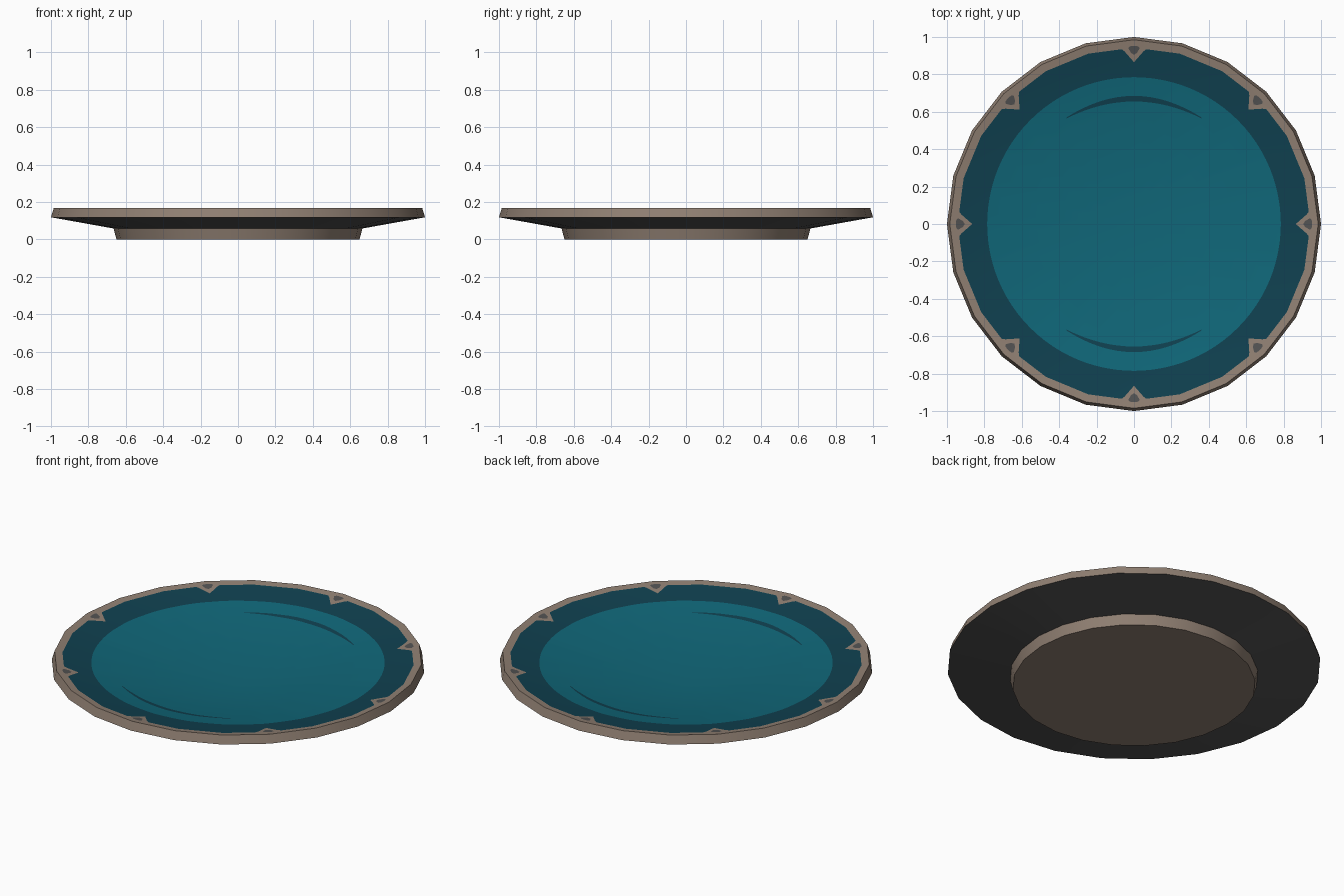
import bpy, bmesh, math
from mathutils import Vector

cube = bpy.data.objects.get("Cube")
if cube:
    bpy.data.objects.remove(cube, do_unlink=True)

SIDES = 24
RIM_R, RIM_Z = 0.985, 0.167
CENTRE_Z = 0.01


def material(name, rgb):
    m = bpy.data.materials.new(name)
    m.use_nodes = True
    m.diffuse_color = (*rgb, 1)
    bsdf = next(n for n in m.node_tree.nodes if n.type == 'BSDF_PRINCIPLED')
    bsdf.inputs["Base Color"].default_value = (*rgb, 1)
    bsdf.inputs["Roughness"].default_value = 0.8
    return m


brown = material("stone_brown", (0.28, 0.215, 0.17))
grey = material("dark_grey", (0.085, 0.085, 0.085))
deep_teal = material("deep_teal", (0.005, 0.052, 0.08))
teal = material("bright_teal", (0.005, 0.135, 0.19))


def finish(name, bm, mats):
    me = bpy.data.meshes.new(name)
    bm.to_mesh(me)
    bm.free()
    ob = bpy.data.objects.new(name, me)
    bpy.context.collection.objects.link(ob)
    for m in mats:
        me.materials.append(m)
    bpy.ops.object.select_all(action='DESELECT')
    ob.select_set(True)
    bpy.context.view_layer.objects.active = ob
    bpy.ops.object.shade_smooth_by_angle(angle=math.radians(30))


def dish_z(r):
    """Height of the dished top along a corner of the rim."""
    return CENTRE_Z + (RIM_Z - CENTRE_Z) * r / RIM_R


def on_dish(x, y, lift):
    """Point on the faceted dish, raised by lift."""
    step = math.tau / SIDES
    off = math.atan2(y, x) % step - step / 2
    r = math.hypot(x, y) * math.cos(off) / math.cos(step / 2)
    return Vector((x, y, dish_z(r) + lift))


def up_face(bm, points):
    """Add a face that looks upward."""
    f = bm.faces.new([bm.verts.new(p) for p in points])
    f.normal_update()
    if f.normal.z < 0:
        f.normal_flip()


# Plate body: turned profile, each band with its own colour
BROWN, GREY, DEEP = range(3)
band_r = 0.943
profile = [(0.65, 0, BROWN), (0.665, 0.058, GREY), (1.0, 0.118, BROWN),
           (RIM_R, RIM_Z, BROWN), (band_r, dish_z(band_r), DEEP)]
bm = bmesh.new()
rings = []
for r, z, _ in profile:
    rings.append([bm.verts.new((r * math.cos(a), r * math.sin(a), z))
                  for a in (math.tau * i / SIDES for i in range(SIDES))])
centre = bm.verts.new((0, 0, CENTRE_Z))
for i in range(SIDES):
    j = (i + 1) % SIDES
    for k, (lo, hi) in enumerate(zip(rings, rings[1:])):
        bm.faces.new((lo[i], lo[j], hi[j], hi[i])).material_index = profile[k][2]
    bm.faces.new((rings[-1][i], rings[-1][j], centre)).material_index = DEEP
bm.faces.new(rings[0][::-1]).material_index = BROWN
finish("plate_body", bm, [brown, grey, deep_teal])

# Bright round centre, laid on the dish
bm = bmesh.new()
SEGS = SIDES * 4
edge = [(0.785 * math.cos(a), 0.785 * math.sin(a))
        for a in (math.tau * i / SEGS for i in range(SEGS))]
for i in range(SEGS):
    up_face(bm, [on_dish(0, 0, 0.0015), on_dish(*edge[i], 0.0015),
                 on_dish(*edge[(i + 1) % SEGS], 0.0015)])
bmesh.ops.remove_doubles(bm, verts=bm.verts, dist=0.0001)
finish("centre_disc", bm, [teal])


# Rim ornaments: mirrored outlines laid on the dish at every eighth turn
def ornaments(name, outline, lift, mat):
    bm = bmesh.new()
    for n in range(8):
        c, s = math.cos(math.tau * n / 8), math.sin(math.tau * n / 8)
        for side in (1, -1):
            up_face(bm, [on_dish(r * c - side * t * s, r * s + side * t * c, lift)
                         for t, r in outline])
    bmesh.ops.remove_doubles(bm, verts=bm.verts, dist=0.0001)
    finish(name, bm, [mat])


ornaments("rim_points", [(0, 0.865), (0.022, 0.89), (0.05, 0.922), (0.08, 0.945), (0, 0.96)],
          0.0012, brown)
ornaments("rim_studs", [(0, 0.905), (0.016, 0.914), (0.03, 0.94), (0.022, 0.95), (0, 0.952)],
          0.0024, grey)

# Thin curved marks near the front and back of the centre
bm = bmesh.new()
STEPS, HALF = 16, 0.36
us = [2 * i / STEPS - 1 for i in range(STEPS + 1)]
for side in (1, -1):
    def mark(u, top, drop):
        return on_dish(HALF * u, side * (top - drop * u * u), 0.003)
    for a, b in zip(us, us[1:]):
        up_face(bm, [mark(a, 0.685, 0.115), mark(b, 0.685, 0.115),
                     mark(b, 0.655, 0.09), mark(a, 0.655, 0.09)])
bmesh.ops.remove_doubles(bm, verts=bm.verts, dist=0.0001)
finish("curved_marks", bm, [deep_teal])
